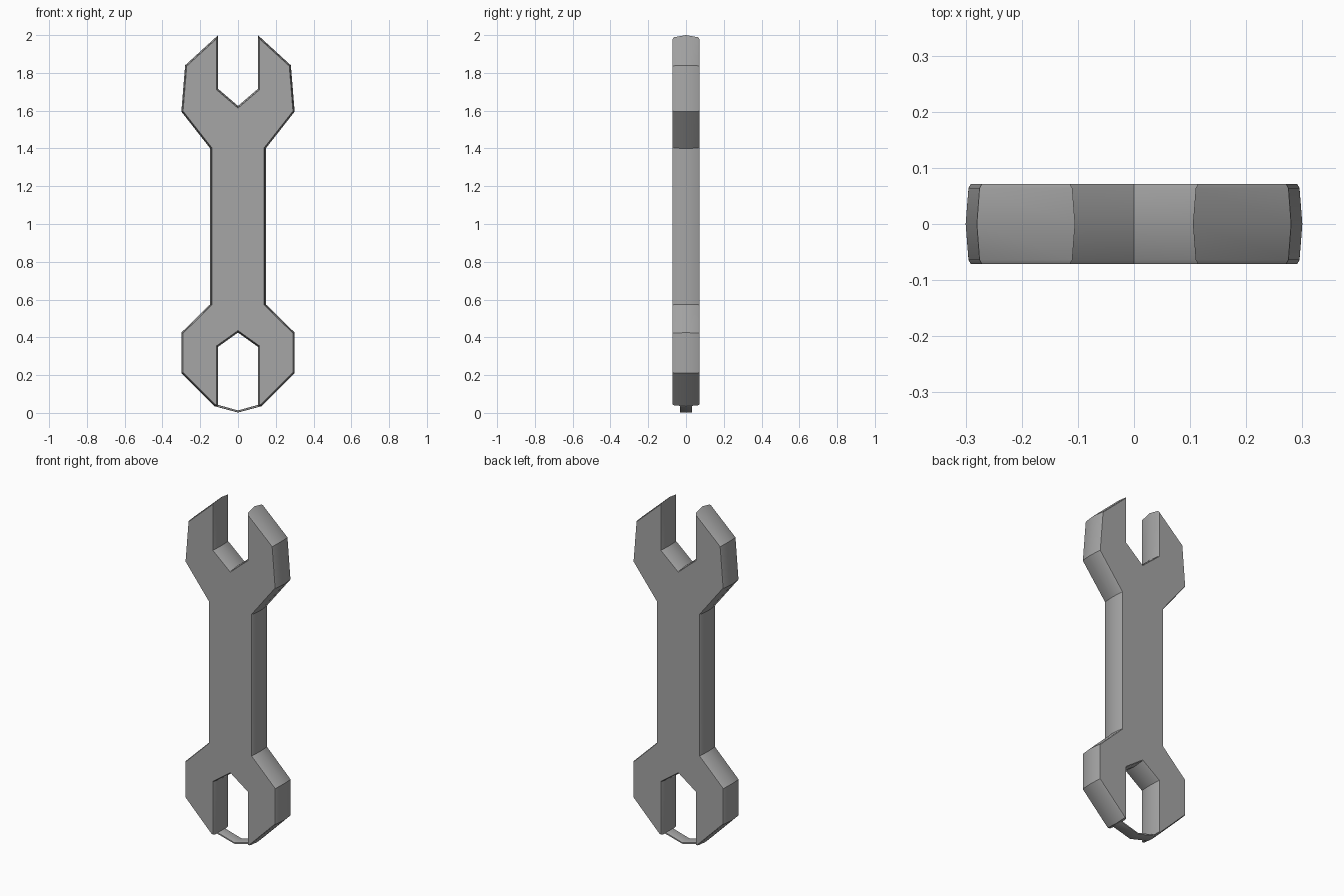
import bpy, bmesh, math
from mathutils import Vector

if "Cube" in bpy.data.objects:
    bpy.data.objects.remove(bpy.data.objects["Cube"])

steel = bpy.data.materials.new("grey steel")
steel.diffuse_color = (0.38, 0.38, 0.38, 1)
steel.use_nodes = True
steel.node_tree.nodes["Principled BSDF"].inputs["Base Color"].default_value = steel.diffuse_color


def inset(points, d):
    """Move every corner of a counter-clockwise outline inward by d."""
    result = []
    for i, p in enumerate(points):
        p = Vector(p)
        a = (p - Vector(points[i - 1])).normalized()
        b = (Vector(points[(i + 1) % len(points)]) - p).normalized()
        na, nb = Vector((-a.y, a.x)), Vector((-b.y, b.x))
        result.append(p + (na + nb) * d / (1 + na.dot(nb)))
    return result


def plate(name, outline, layers):
    """Stack copies of an outline along y; layers are (y, inset) pairs."""
    bm = bmesh.new()
    rings = [[bm.verts.new((p.x, y, p.y)) for p in inset(outline, d)] for y, d in layers]
    n = len(outline)
    for low, high in zip(rings, rings[1:]):
        for i in range(n):
            j = (i + 1) % n
            bm.faces.new((low[i], low[j], high[j], high[i]))
    bm.faces.new(rings[0])
    bm.faces.new(rings[-1][::-1])
    bmesh.ops.recalc_face_normals(bm, faces=bm.faces)
    mesh = bpy.data.meshes.new(name)
    bm.to_mesh(mesh)
    bm.free()
    mesh.materials.append(steel)
    obj = bpy.data.objects.new(name, mesh)
    bpy.context.collection.objects.link(obj)
    bpy.ops.object.select_all(action='DESELECT')
    obj.select_set(True)
    bpy.context.view_layer.objects.active = obj
    bpy.ops.object.shade_smooth_by_angle(angle=math.radians(30))
    return obj


# Wrench body: right half outline from the lower jaw root up to the upper jaw root
half = [(0.105, 0.35), (0.105, 0.035), (0.125, 0.035), (0.30, 0.21), (0.30, 0.425),
        (0.147, 0.575), (0.147, 1.40), (0.30, 1.595), (0.28, 1.84), (0.105, 2.0),
        (0.105, 1.715)]
left = [(-x, z) for x, z in reversed(half)]
body = [(0, 0.425)] + half + [(0, 1.625)] + left
plate("wrench_body", body,
      [(-0.071, 0.009), (-0.064, 0.005), (0, 0), (0.064, 0.005), (0.071, 0.009)])

# Thin bent strap that closes the lower jaw
strap = [(-0.12, 0.034), (0, 0.002), (0.12, 0.034), (0.115, 0.045), (0, 0.013), (-0.115, 0.045)]
plate("jaw_strap", strap, [(-0.033, 0.002), (-0.028, 0), (0.028, 0), (0.033, 0.002)])
